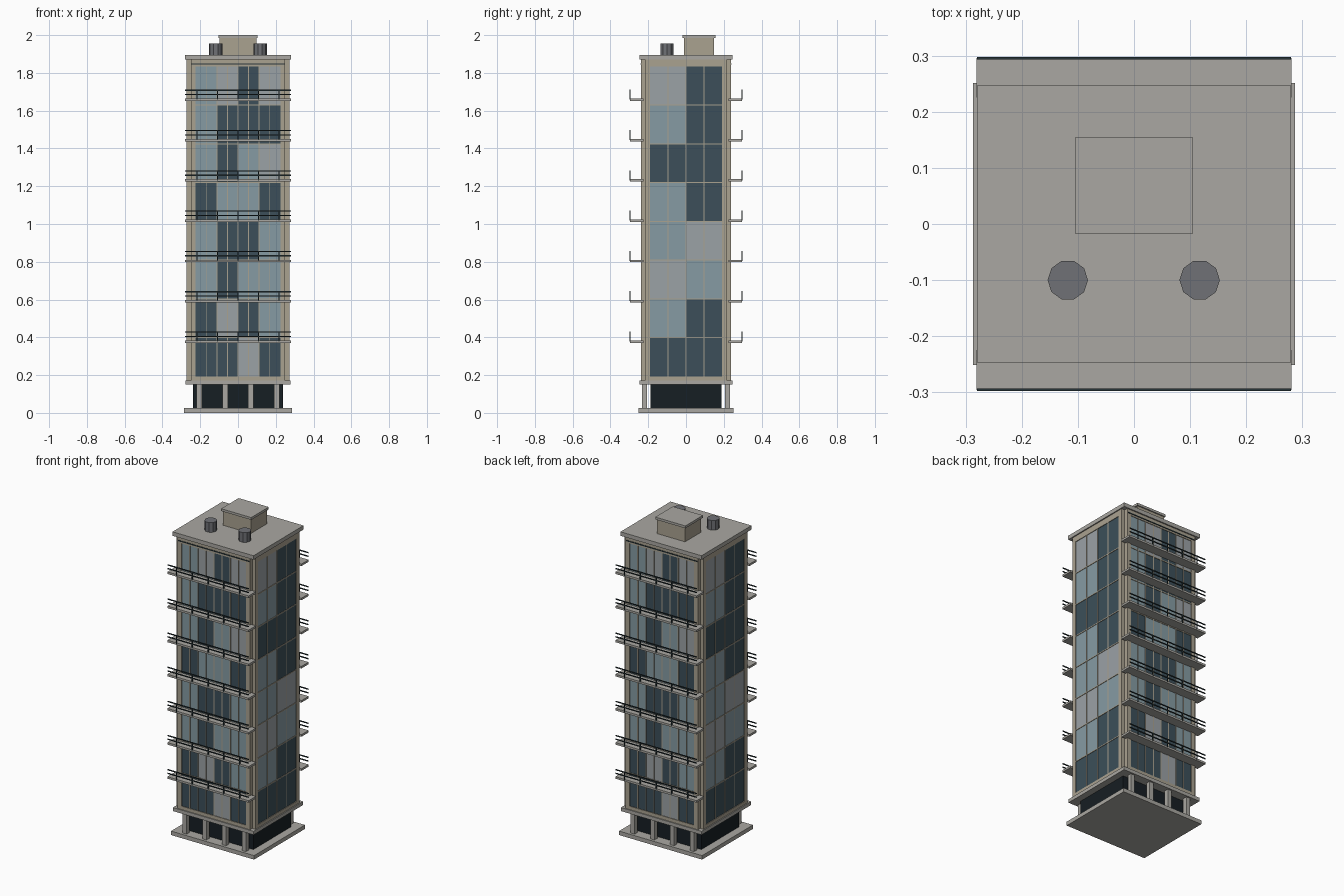
import bpy, bmesh
from mathutils import Matrix

if "Cube" in bpy.data.objects:
    bpy.data.objects.remove(bpy.data.objects["Cube"])


def material(name, rgb):
    m = bpy.data.materials.new(name)
    m.diffuse_color = (*rgb, 1)
    m.use_nodes = True
    m.node_tree.nodes["Principled BSDF"].inputs["Base Color"].default_value = m.diffuse_color
    return m


CONCRETE = material("concrete", (0.40, 0.39, 0.36))
BEIGE = material("beige_stone", (0.40, 0.36, 0.28))
DARK = material("dark_glass", (0.045, 0.078, 0.10))
BLUE = material("blue_glass", (0.24, 0.33, 0.37))
PALE = material("pale_glass", (0.33, 0.36, 0.38))
LOBBY = material("lobby_glass", (0.008, 0.013, 0.017))
METAL = material("rail_metal", (0.02, 0.035, 0.04))
TANK = material("tank_metal", (0.16, 0.165, 0.18))


def boxes(name, spans, mat):
    """One object from boxes given as (x0, x1, y0, y1, z0, z1)."""
    bm = bmesh.new()
    for x0, x1, y0, y1, z0, z1 in spans:
        mtx = Matrix.Translation(((x0 + x1) / 2, (y0 + y1) / 2, (z0 + z1) / 2))
        mtx = mtx @ Matrix.Diagonal((abs(x1 - x0), abs(y1 - y0), abs(z1 - z0), 1))
        bmesh.ops.create_cube(bm, size=1, matrix=mtx)
    me = bpy.data.meshes.new(name)
    bm.to_mesh(me)
    bm.free()
    me.materials.append(mat)
    ob = bpy.data.objects.new(name, me)
    bpy.context.collection.objects.link(ob)
    return ob


def slab(hx, hy, z0, z1):
    return (-hx, hx, -hy, hy, z0, z1)


def turned(spans):
    """The spans plus a copy turned half way round the z axis."""
    return spans + [(-b, -a, -d, -c, e, f) for a, b, c, d, e, f in spans]


# ground floor: plinth, recessed lobby, columns, transfer slab
boxes("plinth", [slab(0.287, 0.251, 0, 0.025)], CONCRETE)
boxes("lobby", [slab(0.237, 0.187, 0.025, 0.151)], LOBBY)
boxes("columns", [(x - 0.014, x + 0.014, y - 0.014, y + 0.014, 0.025, 0.151)
                  for x in (-0.205, -0.068, 0.068, 0.205) for y in (-0.22, 0.22)], CONCRETE)
boxes("first_floor_slab", [slab(0.279, 0.245, 0.15, 0.172)], CONCRETE)

# tower core with notched corners, raised piers and head / sill bands
Z0, PITCH, ROWS = 0.193, 0.2052, 8
ZT = Z0 + PITCH * ROWS
boxes("tower_core", [slab(0.248, 0.231, 0.17, 1.872), slab(0.265, 0.214, 0.17, 1.872)], BEIGE)
piers = []
for s in (-1, 1):
    piers += [(s * 0.224, s * 0.25, -0.239, 0.239, 0.17, 1.872),
              (-0.273, 0.273, s * 0.19, s * 0.216, 0.17, 1.872)]
for z0, z1 in ((0.17, Z0), (ZT, 1.872)):
    piers += [slab(0.25, 0.239, z0, z1), slab(0.273, 0.216, z0, z1)]
boxes("corner_piers", piers, BEIGE)

# window panels, bottom row first: D dark, B blue, P pale
front = ["DDPD", "DPDB", "BDBB", "BDDB", "DBBD", "BDBP", "BDDD", "BPDP"]
side = ["DD", "BD", "PB", "BP", "BD", "DD", "BD", "PD"]
panes = {"D": [], "B": [], "P": []}
for r in range(ROWS):
    z0 = Z0 + PITCH * r
    z1 = z0 + PITCH
    for i, c in enumerate(front[r]):
        x = -0.224 + 0.112 * i
        panes[c].append((x, x + 0.112, -0.235, -0.23, z0, z1))
    for i, c in enumerate(side[r]):
        y = -0.19 + 0.19 * i
        panes[c].append((0.264, 0.269, y, y + 0.19, z0, z1))
for c, n, m in (("D", "dark", DARK), ("B", "blue", BLUE), ("P", "pale", PALE)):
    boxes(n + "_windows", turned(panes[c]), m)

# mullions and floor lines
bars = []
for i in range(1, 8):
    x, w = -0.224 + 0.056 * i, 0.0025
    bars.append((x - w, x + w, -0.238, -0.23, Z0, ZT))
for y in (-0.095, 0, 0.095):
    bars.append((0.264, 0.272, y - 0.0025, y + 0.0025, Z0, ZT))
for r in range(1, ROWS):
    z = Z0 + PITCH * r
    bars += [(-0.224, 0.224, -0.238, -0.23, z - 0.003, z + 0.003),
             (0.264, 0.272, -0.19, 0.19, z - 0.003, z + 0.003)]
boxes("mullions", turned(bars), BEIGE)
boxes("head_trim", turned([(-0.246, 0.246, -0.242, -0.236, 1.845, 1.851)]), METAL)

# balconies and railings, front and back
floors, rails = [], []
for i in range(7):
    z = 0.378 + 0.2133 * i
    floors.append((-0.281, 0.281, -0.296, -0.225, z - 0.007, z + 0.006))
    for h in (0.027, 0.050):
        rails.append((-0.28, 0.28, -0.298, -0.293, z + h - 0.003, z + h + 0.003))
    for k in range(-2, 3):
        x = 0.109 * k
        rails.append((x - 0.003, x + 0.003, -0.298, -0.293, z, z + 0.05))
boxes("balcony_slabs", turned(floors), CONCRETE)
boxes("balcony_rails", turned(rails), METAL)

# roof slab and plant room
boxes("roof_slab", [slab(0.28, 0.247, 1.871, 1.896)], CONCRETE)
boxes("plant_room", [(-0.097, 0.097, -0.011, 0.148, 1.89, 1.987)], BEIGE)
boxes("plant_room_cap", [(-0.104, 0.104, -0.018, 0.155, 1.985, 2.0)], CONCRETE)

# roof tanks
for side_name, x in (("left", -0.118), ("right", 0.117)):
    bpy.ops.mesh.primitive_cylinder_add(vertices=10, radius=0.036, depth=0.062,
                                        location=(x, -0.1, 1.925), rotation=(0, 0, 0.314))
    tank = bpy.context.object
    tank.name = side_name + "_roof_tank"
    tank.data.materials.append(TANK)
